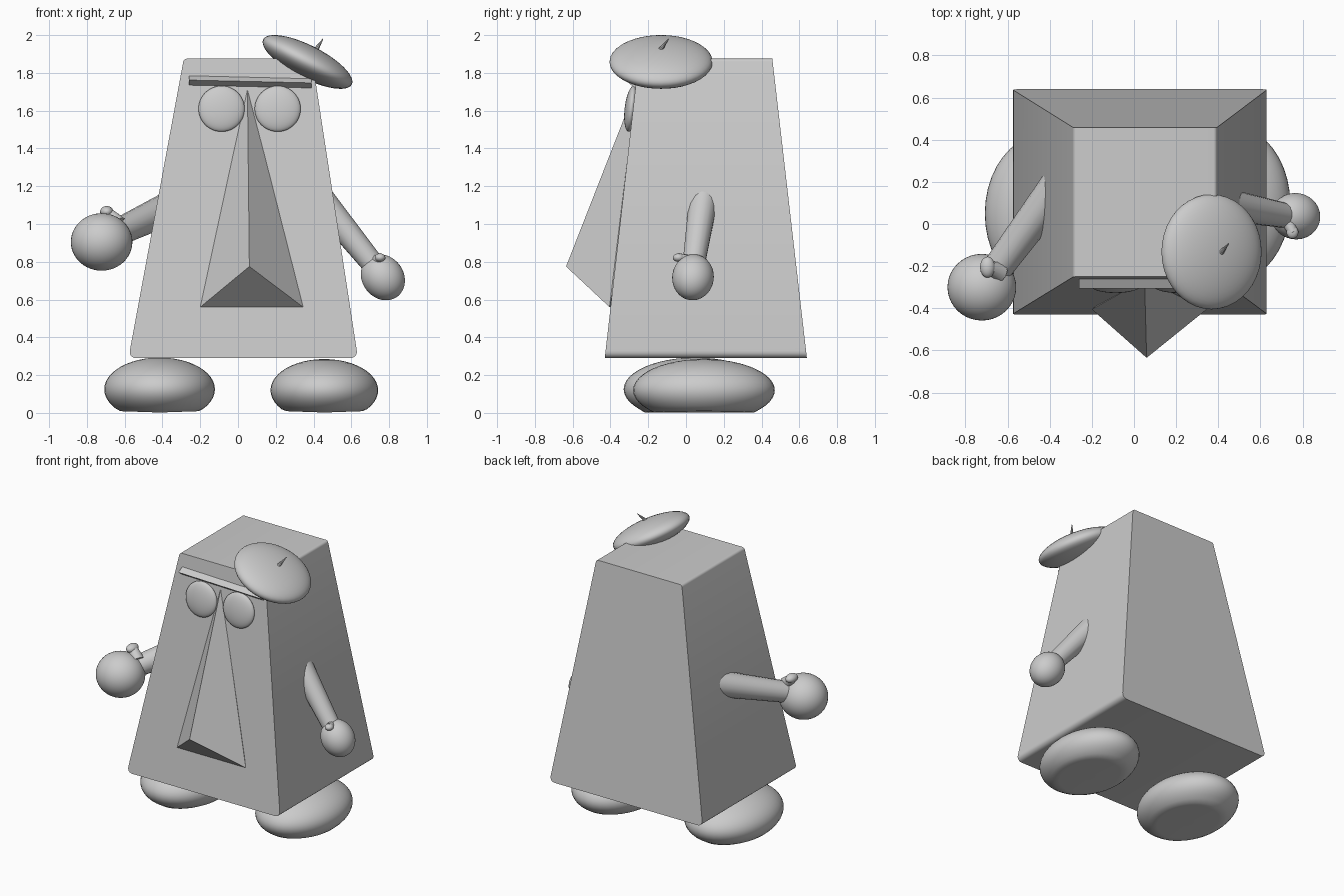
import bpy, bmesh, math
from mathutils import Vector, Matrix

cube = bpy.data.objects.get("Cube")
if cube:
    bpy.data.objects.remove(cube, do_unlink=True)

grey = bpy.data.materials.new("plain_grey")
grey.use_nodes = True
grey.diffuse_color = (0.6, 0.6, 0.6, 1)
grey.node_tree.nodes["Principled BSDF"].inputs["Base Color"].default_value = (0.6, 0.6, 0.6, 1)


def finish(name, bm, smooth=True):
    bmesh.ops.recalc_face_normals(bm, faces=bm.faces)
    mesh = bpy.data.meshes.new(name)
    bm.to_mesh(mesh)
    bm.free()
    mesh.materials.append(grey)
    obj = bpy.data.objects.new(name, mesh)
    bpy.context.collection.objects.link(obj)
    if smooth:
        bpy.ops.object.select_all(action="DESELECT")
        obj.select_set(True)
        bpy.context.view_layer.objects.active = obj
        bpy.ops.object.shade_smooth_by_angle(angle=math.radians(35))
    return obj


def ellipsoid(name, centre, radii, rotation=Matrix(), floor=None):
    bm = bmesh.new()
    bmesh.ops.create_uvsphere(bm, u_segments=40, v_segments=24, radius=1)
    bm.transform(Matrix.Translation(centre) @ rotation @ Matrix.Diagonal((*radii, 1)))
    if floor is not None:  # flatten the underside into a sole
        for v in bm.verts:
            if v.co.z < floor:
                v.co.z = floor - 0.01 * (1 - min(1, abs(v.co.x - centre[0]) / radii[0]))
    return finish(name, bm)


def limb(name, start, end, r_start, r_end, sides=16):
    start, end = Vector(start), Vector(end)
    axis = end - start
    bm = bmesh.new()
    bmesh.ops.create_cone(bm, cap_ends=True, segments=sides, radius1=r_start,
                          radius2=r_end, depth=axis.length)
    bm.transform(Matrix.Translation((start + end) / 2)
                 @ axis.to_track_quat("Z", "Y").to_matrix().to_4x4())
    return finish(name, bm)


def solid(name, points):
    bm = bmesh.new()
    for p in points:
        bm.verts.new(p)
    bmesh.ops.convex_hull(bm, input=bm.verts)
    return finish(name, bm, False)


# Tapered body, with the edges that run front to back rounded off
bm = bmesh.new()
rings = []
for z, x0, x1, y0, y1 in ((0.29, -0.58, 0.635, -0.43, 0.64), (1.875, -0.287, 0.392, -0.25, 0.457)):
    rings.append([bm.verts.new((x, y, z)) for x, y in ((x0, y0), (x1, y0), (x1, y1), (x0, y1))])
low, high = rings
bm.faces.new(low[::-1])
bm.faces.new(high)
for i in range(4):
    j = (i + 1) % 4
    bm.faces.new((low[i], low[j], high[j], high[i]))
for ring, size in ((low, 0.04), (high, 0.015)):
    edges = [bm.edges.get((ring[1], ring[2])), bm.edges.get((ring[3], ring[0]))]
    bmesh.ops.bevel(bm, geom=edges, offset=size, segments=5, profile=0.5, affect="EDGES")
finish("body", bm)

# Long wedge nose
solid("nose", [(0.05, -0.265, 1.72), (-0.2, -0.405, 0.56), (0.345, -0.405, 0.56),
               (0.06, -0.635, 0.775), (0.05, -0.2, 1.6), (0.05, -0.36, 0.56)])

# Brow bar with a ridge along its front
solid("brow", [(x, y, z + dz) for x, dz in ((-0.26, 0), (0.39, -0.015))
               for y, z in ((-0.25, 1.79), (-0.305, 1.762), (-0.268, 1.735), (-0.22, 1.75))])

# Flat round eyes lying on the sloping face
lean = Matrix.Rotation(math.radians(-6.5), 4, "X")
for name, x in (("right_eye", -0.087), ("left_eye", 0.21)):
    ellipsoid(name, (x, -0.29, 1.61), (0.122, 0.035, 0.122), lean)

# Tilted beret with its little stalk
ellipsoid("beret", (0.368, -0.132, 1.858), (0.263, 0.273, 0.087),
          Matrix.Rotation(math.radians(27), 4, "Y"))
limb("beret_stalk", (0.405, -0.145, 1.91), (0.45, -0.092, 1.98), 0.016, 0.002, 10)

# Feet
ellipsoid("right_foot", (-0.415, 0.05, 0.125), (0.293, 0.38, 0.168), floor=0.012)
ellipsoid("left_foot", (0.457, 0.095, 0.12), (0.285, 0.375, 0.165), floor=0.012)

# Arms, hands and thumbs
limb("right_arm", (-0.67, -0.24, 0.94), (-0.33, 0.22, 1.10), 0.07, 0.09)
limb("left_arm", (0.745, 0.035, 0.75), (0.42, 0.095, 1.15), 0.058, 0.078)
ellipsoid("right_hand", (-0.722, -0.3, 0.905), (0.163, 0.158, 0.152))
swing = Vector((0.6, -0.1, -0.8)).to_track_quat("Z", "Y").to_matrix().to_4x4()
ellipsoid("left_hand", (0.767, 0.037, 0.718), (0.11, 0.11, 0.128), swing)
limb("right_thumb", (-0.64, -0.23, 1.0), (-0.70, -0.2, 1.07), 0.05, 0.028, 12)
ellipsoid("right_thumb_tip", (-0.695, -0.205, 1.065), (0.035, 0.05, 0.03))
limb("left_thumb", (0.73, 0.02, 0.80), (0.755, -0.045, 0.825), 0.035, 0.022, 12)
ellipsoid("left_thumb_tip", (0.752, -0.04, 0.822), (0.028, 0.03, 0.022))
